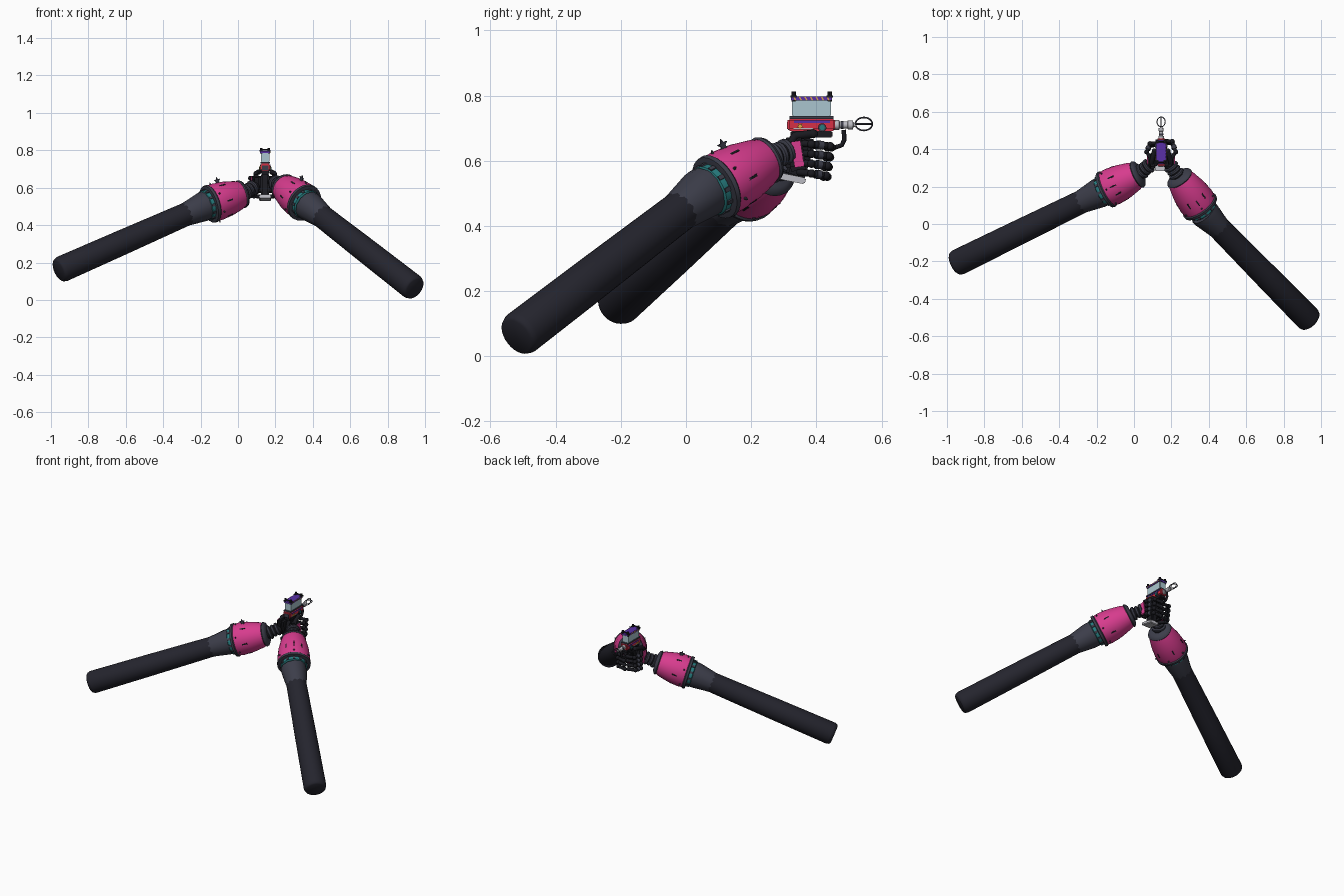
import bpy, bmesh, math
from mathutils import Vector, Matrix

if "Cube" in bpy.data.objects:
    bpy.data.objects.remove(bpy.data.objects["Cube"])


def material(name, rgb):
    m = bpy.data.materials.new(name)
    m.use_nodes = True
    m.diffuse_color = (*rgb, 1)
    m.node_tree.nodes["Principled BSDF"].inputs["Base Color"].default_value = (*rgb, 1)
    return m


SLEEVE = material("sleeve black", (.018, .018, .027))
BLACK = material("glove black", (.01, .01, .014))
GREY = material("dark grey", (.045, .047, .068))
PINK = material("pink", (.68, .045, .27))
TEAL = material("teal", (.02, .2, .21))
RED = material("red", (.68, .03, .06))
BLUE = material("pale blue", (.4, .56, .62))
PURPLE = material("purple", (.1, .03, .38))
SILVER = material("silver", (.5, .5, .54))
GOLD = material("gold", (.75, .4, .06))


def finish(bm, name, mat, matrix=None, smooth=False):
    bmesh.ops.recalc_face_normals(bm, faces=bm.faces)
    me = bpy.data.meshes.new(name)
    bm.to_mesh(me)
    bm.free()
    me.materials.append(mat)
    ob = bpy.data.objects.new(name, me)
    bpy.context.collection.objects.link(ob)
    if matrix:
        ob.matrix_world = matrix
    if smooth:
        bpy.ops.object.select_all(action='DESELECT')
        ob.select_set(True)
        bpy.context.view_layer.objects.active = ob
        bpy.ops.object.shade_smooth_by_angle(angle=math.radians(40))
    return ob


def frame(a, b):
    """Matrix at a with z towards b and x as upright as possible."""
    z = (Vector(b) - Vector(a)).normalized()
    up = Vector((0, 0, 1)) if abs(z.z) < .95 else Vector((0, -1, 0))
    x = (up - z * up.dot(z)).normalized()
    m = Matrix((x, z.cross(x), z)).transposed().to_4x4()
    m.translation = Vector(a)
    return m


def lathe(name, matrix, profile, mat, sides=24):
    """Closed solid of revolution, profile given as (height, radius)."""
    bm = bmesh.new()
    rings = [[bm.verts.new((r * math.cos(2 * math.pi * i / sides),
                            r * math.sin(2 * math.pi * i / sides), h))
              for i in range(sides)] for h, r in profile]
    for low, high in zip(rings, rings[1:]):
        for i in range(sides):
            j = (i + 1) % sides
            bm.faces.new((low[i], low[j], high[j], high[i]))
    bm.faces.new(rings[0])
    bm.faces.new(rings[-1])
    return finish(bm, name, mat, matrix, True)


def rod(name, a, b, r, mat, r2=None, sides=12):
    length = (Vector(b) - Vector(a)).length
    return lathe(name, frame(a, b), [(0, r), (length, r if r2 is None else r2)], mat, sides)


def box(name, centre, size, mat, bevel=0, matrix=None):
    bm = bmesh.new()
    bmesh.ops.create_cube(bm, size=1)
    bmesh.ops.scale(bm, vec=size, verts=bm.verts)
    if bevel:
        bmesh.ops.bevel(bm, geom=bm.edges[:], offset=bevel, segments=2, affect='EDGES')
    bmesh.ops.translate(bm, vec=centre, verts=bm.verts)
    return finish(bm, name, mat, matrix)


def ball(name, centre, r, mat):
    bm = bmesh.new()
    bmesh.ops.create_uvsphere(bm, u_segments=12, v_segments=8, radius=r)
    return finish(bm, name, mat, Matrix.Translation(centre), True)


def star(name, matrix, r, thick, mat):
    bm = bmesh.new()
    pts = [bm.verts.new((math.cos(k * math.pi / 5) * (r if k % 2 == 0 else r * .45),
                         math.sin(k * math.pi / 5) * (r if k % 2 == 0 else r * .45),
                         -thick / 2)) for k in range(10)]
    face = bm.faces.new(pts)
    out = bmesh.ops.extrude_face_region(bm, geom=[face])["geom"]
    bmesh.ops.translate(bm, vec=(0, 0, thick),
                        verts=[g for g in out if isinstance(g, bmesh.types.BMVert)])
    return finish(bm, name, mat, matrix)


def tube(name, points, r, mat, cyclic=False):
    cu = bpy.data.curves.new(name, 'CURVE')
    cu.dimensions = '3D'
    cu.bevel_depth, cu.bevel_resolution, cu.use_fill_caps = r, 2, True
    sp = cu.splines.new('POLY')
    sp.points.add(len(points) - 1)
    for p, co in zip(sp.points, points):
        p.co = (*co, 1)
    sp.use_cyclic_u = cyclic
    cu.materials.append(mat)
    ob = bpy.data.objects.new(name, cu)
    bpy.context.collection.objects.link(ob)
    return ob


def arm(side, end, elbow, cuff, cuff_tip, hand):
    # Long sleeve with a rounded closed end and a flared mouth
    m = frame(end, elbow)
    n = (Vector(elbow) - Vector(end)).length
    lathe(side + "_sleeve", m, [(0, .056), (.006, .064), (.022, .07), (.4, .067),
                                (n - .13, .062), (n, .062)], SLEEVE, 28)
    lathe(side + "_sleeve_mouth", m, [(n - .14, .062), (n - .03, .079), (n, .079)], GREY, 12)
    # Gauntlet: teal band, flange, pink shell and collar
    m = frame(cuff, cuff_tip)
    n = (Vector(cuff_tip) - Vector(cuff)).length
    lathe(side + "_teal_band", m, [(-.022, .076), (-.018, .081), (.008, .081)], TEAL)
    lathe(side + "_rim", m, [(.002, .09), (.004, .102), (.018, .104), (.024, .098)], GREY, 28)
    lathe(side + "_gauntlet", m, [(.02, .098), (.05, .101), (n * .55, .094),
                                  (n * .85, .079), (n, .066)], PINK, 28)
    lathe(side + "_collar", m, [(n - .014, .072), (n - .008, .077), (n + .002, .072),
                                (n + .012, .055)], GREY, 28)
    for k in range(12):
        spin = m @ Matrix.Rotation(k * math.pi / 6, 4, 'Z')
        box(side + "_band_clip", (.081, 0, -.006), (.008, .014, .024), GREY, 0, spin)
        if k % 2:
            box(side + "_slit", (.099, 0, .082), (.005, .008, .034), BLACK, 0,
                spin @ Matrix.Rotation(-.04, 4, 'Y'))
        else:
            lathe(side + "_stud", spin @ Matrix.Translation((.1, 0, .04)) @
                  Matrix.Rotation(math.pi / 2, 4, 'Y'), [(-.004, .006), (.01, .002)], GREY, 8)
    star(side + "_star", m @ Matrix.Translation((.108, 0, .085)) @
         Matrix.Rotation(math.pi / 2, 4, 'X'), .02, .006, GREY)
    # Ribbed wrist
    m = frame(cuff_tip, hand)
    n = (Vector(hand) - Vector(cuff_tip)).length
    lathe(side + "_wrist", m, [(0, .034), (n, .03)], BLACK, 16)
    for k, r in enumerate((.043, .039, .041)):
        h = n * (.25 + .25 * k)
        lathe(side + "_wrist_ring", m, [(h - .009, r - .005), (h - .005, r), (h + .005, r),
                                        (h + .009, r - .005)], GREY, 16)


arm("left", (.945, -.52, .061), (.37, .065, .509), (.36, .085, .515), (.24, .25, .605),
    (.185, .325, .635))
arm("right", (-.96, -.214, .157), (-.167, .175, .507), (-.158, .18, .51), (.025, .268, .568),
    (.095, .325, .61))

# Hands wrapped round the grip: palm, pink back plate, fingers and thumb
GX = .145
for side, s in (("left", 1), ("right", -1)):
    tilt = Matrix.Translation((GX + s * .046, .338, .622)) @ Matrix.Rotation(.15, 4, 'X')
    box(side + "_palm", (0, 0, 0), (.048, .075, .105), BLACK, .014, tilt)
    box(side + "_back_plate", (s * .025, .004, -.002), (.008, .03, .08), PINK, 0, tilt)
    for k in range(4):
        z = .655 - .03 * k
        y = .43 - .004 * k + (.012 if s > 0 else 0)
        path = [(GX + s * .05, .345, z), (GX + s * .078, .385, z - .004),
                (GX + s * .06, y, z - .01), (GX + s * .01, y + .004, z - .014)]
        tube(side + "_finger", path, .0105, BLACK)
        for p in path[1:]:
            ball(side + "_knuckle", p, .013, BLACK)
        a, b = Vector(path[1]), Vector(path[2])
        rod(side + "_finger_band", a.lerp(b, .35), a.lerp(b, .65), .0135, GREY)
    tube(side + "_thumb", [(GX + s * .05, .31, .64), (GX + s * .05, .335, .677),
                           (GX + s * .036, .39, .683)], .013, BLACK)
    ball(side + "_thumb_tip", (GX + s * .036, .39, .683), .014, BLACK)

# Grip and silver base plate
lean = Matrix.Translation((GX, .352, .61)) @ Matrix.Rotation(-.3, 4, 'X')
box("grip", (0, 0, 0), (.042, .06, .13), BLACK, .008, lean)
box("grip_base", (0, 0, 0), (.064, .085, .02), SILVER, .004,
    Matrix.Translation((GX, .325, .546)) @ Matrix.Rotation(-.2, 4, 'X'))

# Frame, guard tube and red body
box("frame", (GX, .385, .682), (.044, .13, .022), BLACK, .004)
tube("guard", [(GX, .38, .643), (GX, .455, .64), (GX, .478, .648), (GX, .486, .665),
               (GX, .484, .695)], .007, BLACK)
box("body", (GX, .385, .711), (.05, .146, .038), RED, .005)
box("body_rear_cap", (GX, .316, .708), (.04, .012, .028), GREY, .003)
for s in (1, -1):
    side = GX + s * .026
    box("body_stripe", (side, .387, .72), (.004, .11, .008), PURPLE)
    box("body_lower_stripe", (side, .36, .698), (.004, .06, .004), SILVER)
    star("body_star", Matrix.Translation((side, .35, .706)) @
         Matrix.Rotation(math.pi / 2, 4, 'Y'), .012, .008, GOLD)
    rod("body_dial", (GX, .418, .702), (GX + s * .031, .418, .702), .013, GREY)
    rod("body_dial_core", (GX, .418, .702), (GX + s * .033, .418, .702), .008, TEAL)

# Pale tank with striped purple lid and corner posts
box("tank_base", (GX, .385, .733), (.05, .135, .008), GREY)
box("tank", (GX, .385, .761), (.046, .12, .05), BLUE, .003)
box("lid", (GX, .385, .791), (.054, .126, .013), PURPLE, .002)
for s in (1, -1):
    for k in range(7):
        box("lid_stripe", (0, 0, 0), (.003, .004, .013), GOLD, 0,
            Matrix.Translation((GX + s * .0265, .334 + k * .017, .791)) @
            Matrix.Rotation(.5, 4, 'X'))
    for y in (.331, .441):
        rod("post", (GX + s * .02, y, .782), (GX + s * .02, y, .812), .007, BLACK, sides=8)
        box("post_clamp", (GX + s * .021, y, .797), (.016, .02, .007), BLACK)
for y in (.331, .441):
    rod("post_bar", (GX - .022, y, .804), (GX + .022, y, .804), .004, BLACK, sides=8)

# Barrel with sighting ring
m = frame((GX, .45, .71), (GX, .55, .71))
lathe("barrel", m, [(0, .015), (.02, .015), (.022, .011), (.045, .011), (.047, .014),
                    (.062, .014), (.064, .007), (.074, .006)], SILVER, 16)
lathe("barrel_band", m, [(.026, .0125), (.034, .0125)], GREY, 16)
turn = [2 * math.pi * k / 24 for k in range(24)]
tube("muzzle_ring", [(GX, .546 + .026 * math.cos(t), .713 + .02 * math.sin(t)) for t in turn],
     .0025, GREY, True)
tube("muzzle_cross_ring", [(GX + .022 * math.sin(t), .546 + .026 * math.cos(t), .713)
                           for t in turn], .0025, GREY, True)
